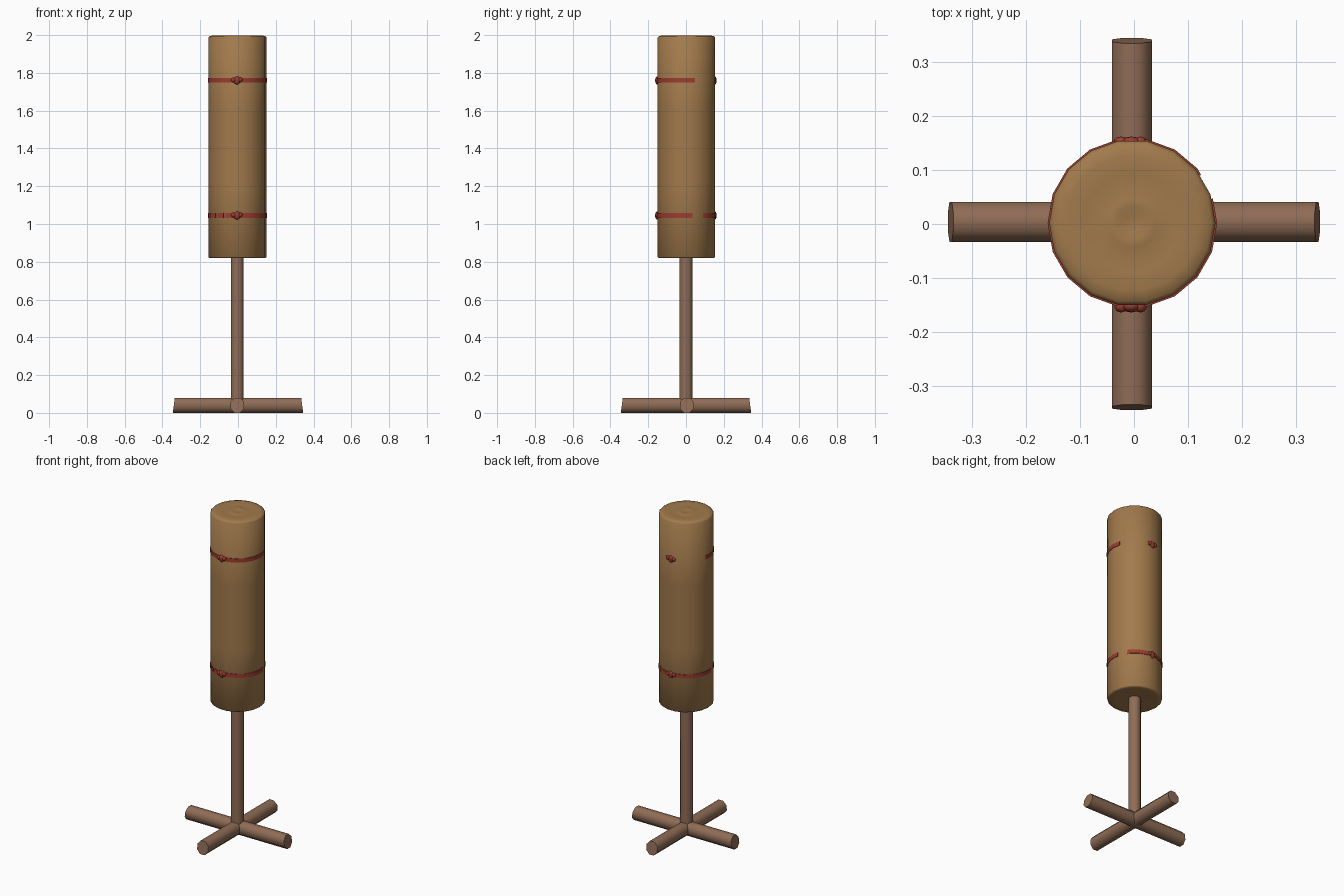
import bpy, bmesh, math
from mathutils import Vector

if "Cube" in bpy.data.objects:
    bpy.data.objects.remove(bpy.data.objects["Cube"])

CX, CY = -0.003, 0.002      # roll centre
R, SIDES = 0.154, 18        # roll radius and side count
STEP = math.tau / SIDES


def material(name, rgb):
    m = bpy.data.materials.new(name)
    m.diffuse_color = (*rgb, 1)
    m.use_nodes = True
    m.node_tree.nodes["Principled BSDF"].inputs["Base Color"].default_value = m.diffuse_color
    return m


straw = material("straw", (0.36, 0.195, 0.072))
wood = material("wood", (0.275, 0.15, 0.092))
red = material("red cord", (0.33, 0.045, 0.03))


def finish(name, bm, mat, angle=50):
    bmesh.ops.recalc_face_normals(bm, faces=bm.faces)
    me = bpy.data.meshes.new(name)
    bm.to_mesh(me)
    bm.free()
    me.materials.append(mat)
    ob = bpy.data.objects.new(name, me)
    bpy.context.collection.objects.link(ob)
    bpy.ops.object.select_all(action='DESELECT')
    ob.select_set(True)
    bpy.context.view_layer.objects.active = ob
    bpy.ops.object.shade_smooth_by_angle(angle=math.radians(angle))
    return ob


def loft(bm, rings):
    """Join equal rings of points into a capped tube."""
    vs = [[bm.verts.new(p) for p in ring] for ring in rings]
    n = len(vs[0])
    for a, b in zip(vs, vs[1:]):
        for i in range(n):
            j = (i + 1) % n
            bm.faces.new((a[i], a[j], b[j], b[i]))
    bm.faces.new(vs[0])
    bm.faces.new(vs[-1])


# Straw roll: lathed, with shallow coil rings on the top
profile = [(0.04, 0.826), (0.12, 0.822), (R - 0.006, 0.82), (R, 0.825),
           (R, 1.2), (R, 1.6), (R, 1.988), (R - 0.007, 1.995), (0.125, 1.999),
           (0.09, 1.998), (0.06, 1.995), (0.045, 1.999), (0.03, 1.999), (0.015, 1.995)]
bm = bmesh.new()
loft(bm, [[(CX + r * math.cos(i * STEP), CY + r * math.sin(i * STEP), z)
           for i in range(SIDES)] for r, z in profile])
finish("straw_roll", bm, straw)

# Post
bm = bmesh.new()
loft(bm, [[(-0.004 + 0.037 * math.cos(a), 0.037 * math.sin(a), z)
           for a in [(i + 0.5) * math.tau / 8 for i in range(8)]] for z in (0.03, 0.84)])
finish("post", bm, wood)


# Crossed foot bars with sloping ends
def foot_bar(name, along_x):
    bm = bmesh.new()
    rings = []
    for s in (-1, 1):
        ring = []
        for i in range(8):
            a = (i + 0.5) * math.tau / 8
            w, h = 0.040 * math.cos(a), 0.04 + 0.0433 * math.sin(a)
            e = s * (0.345 - 0.13 * h)
            ring.append((e, 0.004 + w, h) if along_x else (-0.004 + w, e, h))
        rings.append(ring)
    loft(bm, rings)
    finish(name, bm, wood)


foot_bar("foot_bar_side", True)
foot_bar("foot_bar_front", False)


def on_roll(deg, extra, z):
    """Point just outside the faceted roll wall."""
    a = math.radians(deg)
    off = (a % STEP) - STEP / 2
    r = R * math.cos(STEP / 2) / math.cos(off) + extra
    return (CX + r * math.cos(a), CY + r * math.sin(a), z)


def band(name, start, end, z):
    d = 360 / SIDES
    inner = [k * d for k in range(math.ceil(start / d), math.floor(end / d) + 1)
             if start + 1 < k * d < end - 1]
    bm = bmesh.new()
    loft(bm, [[on_roll(t, e, z + h) for e, h in
               ((-0.004, -0.012), (0.003, -0.012), (0.003, 0.012), (-0.004, 0.012))]
              for t in [start] + inner + [end]])
    finish(name, bm, red, 30)


def knot(name, z, y, depth):
    bm = bmesh.new()
    for x, dz, sx, sz in ((0, 0, 0.018, 0.022), (-0.019, 0.002, 0.013, 0.013),
                          (0.017, 0.003, 0.012, 0.013)):
        made = bmesh.ops.create_icosphere(bm, subdivisions=2, radius=1)["verts"]
        for v in made:
            v.co = Vector((v.co.x * sx + x - 0.005, v.co.y * depth + y, v.co.z * sz + z + dz))
    finish(name, bm, red)


# Red cords: they sink into the straw in places, so they are split in arcs
for label, z, arcs in (("upper", 1.76, ((78, 100), (170, 377))),
                       ("lower", 1.045, ((35, 190), (202, 222), (227, 242), (246, 372)))):
    for i, (a, b) in enumerate(arcs):
        band(f"{label}_cord_{i + 1}", a, b, z)
    knot(f"{label}_front_knot", z, CY - R, 0.012)
    knot(f"{label}_back_knot", z, CY + R - 0.002, 0.008)
